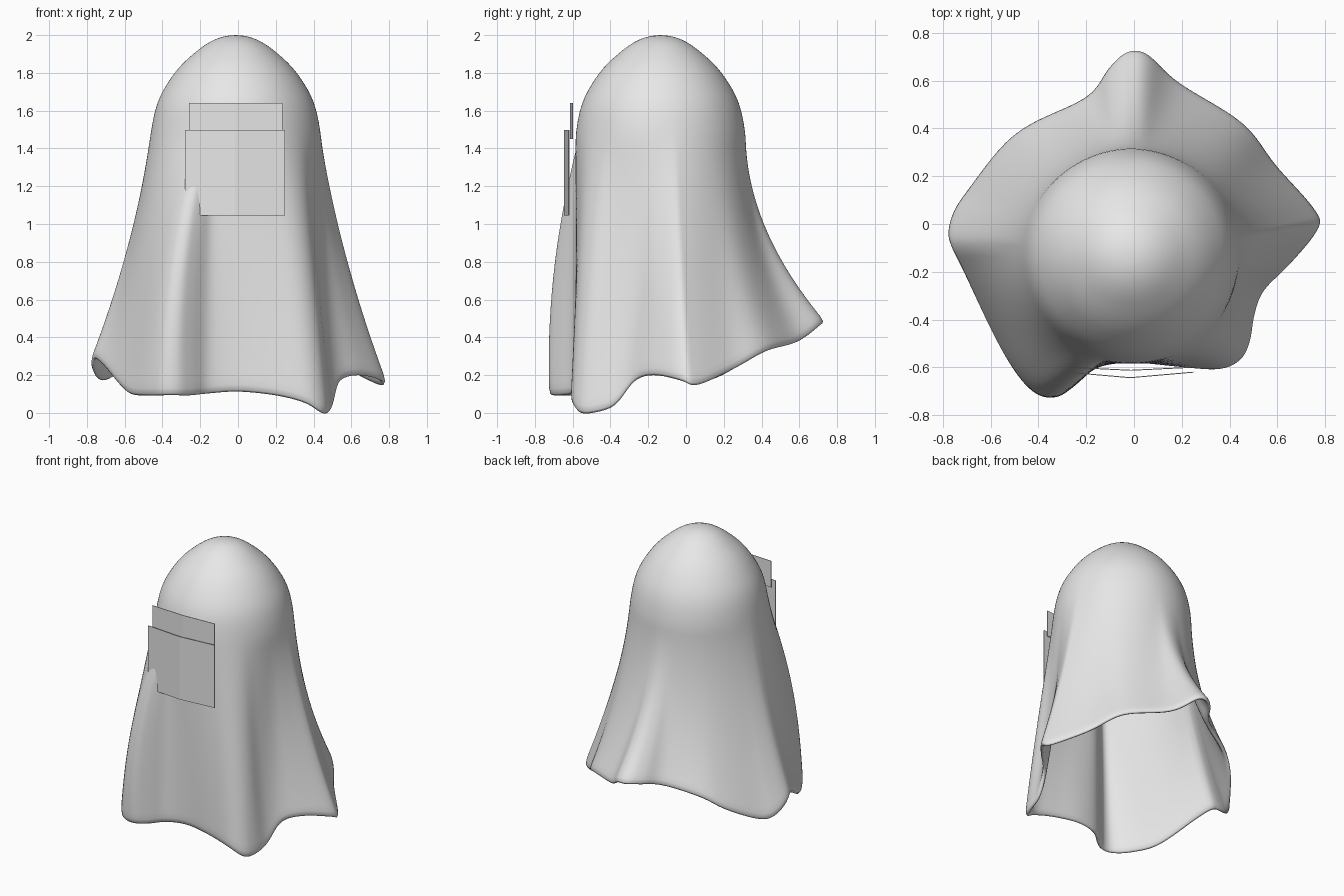
import bpy
import bmesh
from mathutils import Vector

if "Cube" in bpy.data.objects:
    bpy.data.objects.remove(bpy.data.objects["Cube"], do_unlink=True)

cloth_grey = bpy.data.materials.new("cloth_grey")
cloth_grey.use_nodes = True
colour = (0.8, 0.8, 0.8, 1)
cloth_grey.diffuse_color = colour
cloth_grey.node_tree.nodes["Principled BSDF"].inputs["Base Color"].default_value = colour


def add_object(name, bm):
    bmesh.ops.recalc_face_normals(bm, faces=bm.faces)
    mesh = bpy.data.meshes.new(name)
    bm.to_mesh(mesh)
    bm.free()
    mesh.materials.append(cloth_grey)
    obj = bpy.data.objects.new(name, mesh)
    bpy.context.collection.objects.link(obj)
    return obj


def closed_curve(points, steps):
    """Smooth closed curve through the given points."""
    pts = [Vector(p) for p in points]
    n = len(pts)
    result = []
    for i in range(n):
        a, b, c, d = (pts[(i + k) % n] for k in (-1, 0, 1, 2))
        for s in range(steps):
            t = s / steps
            result.append(0.5 * (2 * b + (c - a) * t
                                 + (2 * a - 5 * b + 4 * c - d) * t ** 2
                                 + (3 * b - a - 3 * c + d) * t ** 3))
    return result


# Wavy hem, counterclockwise from the +x side: x, y, z and outward bulge of the fold
hem = closed_curve([
    (.78, -.02, .17, -.4), (.76, .07, .15, -.45), (.6, .25, .23, -.6),
    (.46, .43, .33, -.8), (.19, .6, .38, -1), (.06, .72, .47, -1),
    (-.03, .73, .48, -1), (-.11, .66, .47, -1), (-.2, .54, .44, -1),
    (-.43, .43, .37, -1), (-.56, .33, .28, -.9), (-.7, .15, .18, -.6),
    (-.76, .06, .19, -.5), (-.785, -.03, .25, -.45), (-.77, -.1, .29, -.45),
    (-.72, -.2, .25, -.3), (-.6, -.45, .11, .2), (-.5, -.62, .09, .7),
    (-.41, -.71, .09, 1.1), (-.32, -.72, .09, 1.4), (-.24, -.67, .09, 1.5),
    (-.15, -.6, .1, .5), (0, -.58, .11, 0), (.2, -.6, .09, 0),
    (.36, -.61, .05, .1), (.45, -.57, 0, .2), (.49, -.49, 0, .1),
    (.51, -.38, .04, -.6), (.55, -.28, .17, -.9), (.66, -.17, .2, -.6),
], 4)

# Head dome as (radius, height) rows
dome = [(.05, 1.997), (.11, 1.98), (.17, 1.945), (.225, 1.9), (.277, 1.855),
        (.325, 1.8), (.365, 1.74), (.4, 1.68), (.43, 1.6), (.45, 1.48)]
axis = Vector((-.012, -.135, 0))
skirt_rows = 18


def sheet_column(hem_point):
    """Points from the crown down the dome and out to one hem point."""
    end, bulge = hem_point.to_3d(), hem_point.w
    # The front folds draw together towards the head
    squeeze = 1 - .6 * max(0, min(.5, axis.y - end.y))
    out = Vector(((end.x - axis.x) * squeeze, end.y - axis.y, 0)).normalized()
    points = [axis + out * r + Vector((0, 0, z)) for r, z in dome]
    start = points[-1]
    for k in range(1, skirt_rows + 1):
        t = k / skirt_rows
        p = start.lerp(end, t + bulge * t * (1 - t))
        p.z = start.z + (end.z - start.z) * t
        points.append(p)
    return points


# Draped sheet
bm = bmesh.new()
columns = [[bm.verts.new(p) for p in sheet_column(e)] for e in hem]
crown = bm.verts.new(axis + Vector((0, 0, 2)))
for i, col in enumerate(columns):
    nxt = columns[(i + 1) % len(columns)]
    bm.faces.new((crown, col[0], nxt[0]))
    for k in range(len(col) - 1):
        bm.faces.new((col[k], col[k + 1], nxt[k + 1], nxt[k]))
sheet = add_object("draped_sheet", bm)
solid = sheet.modifiers.new("thickness", "SOLIDIFY")
solid.thickness = .03
solid.offset = -1
sub = sheet.modifiers.new("smoothing", "SUBSURF")
sub.levels = sub.render_levels = 1
for poly in sheet.data.polygons:
    poly.use_smooth = True


# Front plates, slightly bent along the middle
def bent_plate(name, left, right, bottom, top, middle_y, side_y, depth=.004):
    bm = bmesh.new()
    outline = [(left, side_y), ((left + right) / 2, middle_y), (right, side_y)]
    outline += [(x, y + depth) for x, y in reversed(outline)]
    low, high = ([bm.verts.new((x, y, z)) for x, y in outline] for z in (bottom, top))
    n = len(outline)
    for i in range(n):
        j = (i + 1) % n
        bm.faces.new((low[i], low[j], high[j], high[i]))
    for ring in (low, high):
        for a, b in ((0, 1), (1, 2)):
            bm.faces.new((ring[a], ring[b], ring[n - 1 - b], ring[n - 1 - a]))
    add_object(name, bm)


bent_plate("lower_front_plate", -.28, .248, 1.045, 1.497, -.645, -.622)
bent_plate("upper_front_plate", -.26, .235, 1.45, 1.64, -.614, -.602)
